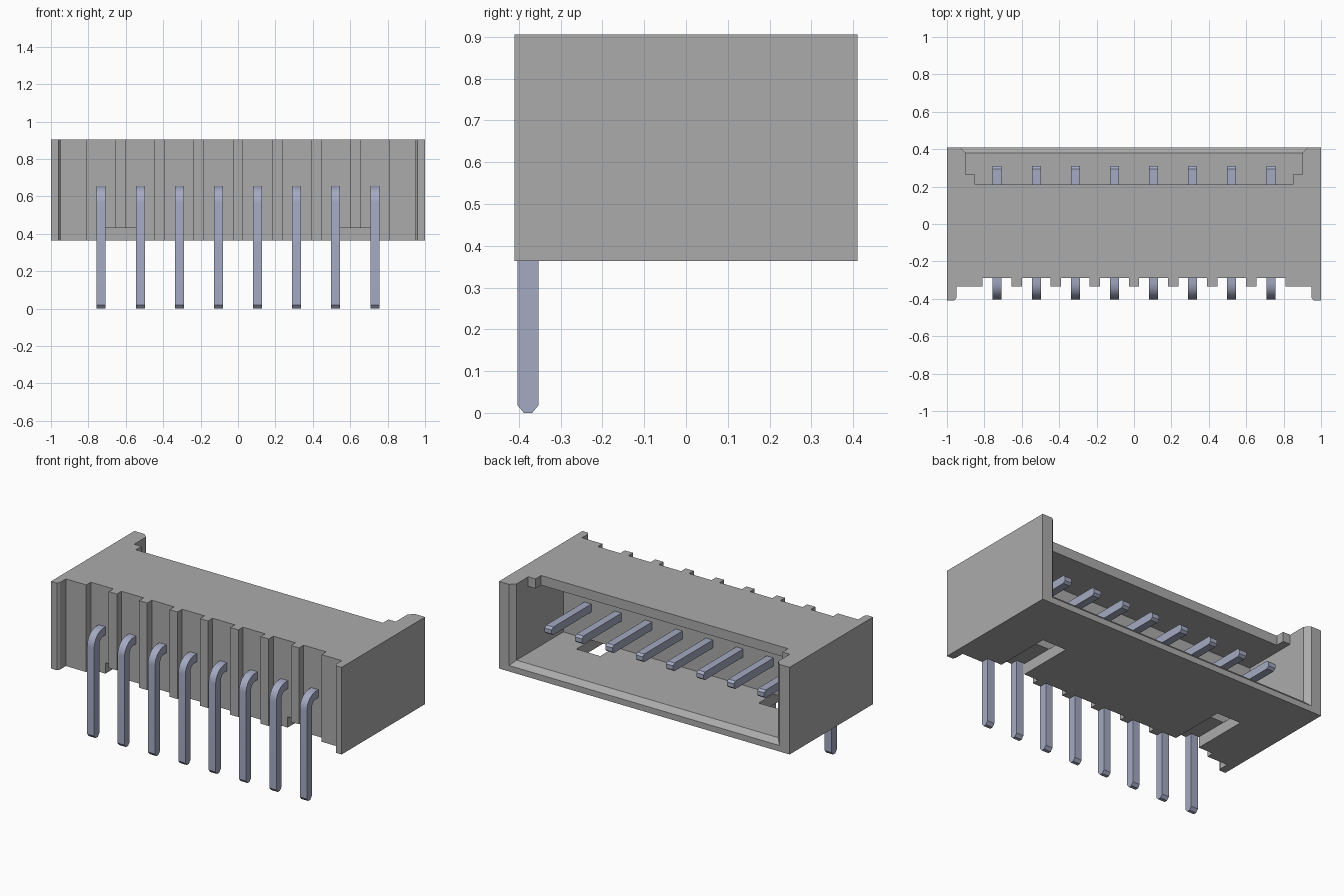
import bpy, bmesh, math
from mathutils import Vector

if "Cube" in bpy.data.objects:
    bpy.data.objects.remove(bpy.data.objects["Cube"], do_unlink=True)


def material(name, colour):
    m = bpy.data.materials.new(name)
    m.use_nodes = True
    m.diffuse_color = (*colour, 1)
    m.node_tree.nodes["Principled BSDF"].inputs["Base Color"].default_value = (*colour, 1)
    return m


plastic = material("grey plastic", (0.41, 0.41, 0.41))
metal = material("bluish metal", (0.37, 0.40, 0.54))


def finish(name, bm, mat):
    bmesh.ops.recalc_face_normals(bm, faces=bm.faces)
    mesh = bpy.data.meshes.new(name)
    bm.to_mesh(mesh)
    bm.free()
    mesh.materials.append(mat)
    ob = bpy.data.objects.new(name, mesh)
    bpy.context.collection.objects.link(ob)
    return ob


def prism(name, points, lo, hi, axis, mat):
    """Extrude a flat outline: (x, y) along z, or (y, z) along x."""
    bm = bmesh.new()
    place = (lambda a, b: (a, b, lo)) if axis == "z" else (lambda a, b: (lo, a, b))
    face = bm.faces.new([bm.verts.new(place(a, b)) for a, b in points])
    grown = bmesh.ops.extrude_face_region(bm, geom=[face])["geom"]
    move = Vector((0, 0, hi - lo)) if axis == "z" else Vector((hi - lo, 0, 0))
    for v in grown:
        if isinstance(v, bmesh.types.BMVert):
            v.co += move
    return finish(name, bm, mat)


def box(name, x0, x1, y0, y1, z0, z1, mat):
    return prism(name, [(x0, y0), (x1, y0), (x1, y1), (x0, y1)], z0, z1, "z", mat)


def cut(target, cutter):
    mod = target.modifiers.new("cut", "BOOLEAN")
    mod.operation, mod.solver, mod.object = "DIFFERENCE", "EXACT", cutter
    bpy.context.view_layer.objects.active = target
    bpy.ops.object.modifier_apply(modifier=mod.name)
    bpy.data.objects.remove(cutter, do_unlink=True)


PITCH, COUNT = 0.209, 8
BOTTOM, TOP, FLOOR, CEILING = 0.363, 0.905, 0.43, 0.845
pin_x = [(i - (COUNT - 1) / 2) * PITCH for i in range(COUNT)]

# Housing outline from above: end flanges and ribs between the pins
outline = [(-1, 0.41), (-1, -0.41), (-0.96, -0.41), (-0.95, -0.395),
           (-0.95, -0.335), (-0.81, -0.335), (-0.81, -0.29)]
for a, b in zip(pin_x, pin_x[1:]):
    mid = (a + b) / 2
    outline += [(mid - 0.028, -0.29), (mid - 0.028, -0.335),
                (mid + 0.028, -0.335), (mid + 0.028, -0.29)]
outline += [(-x, y) for x, y in reversed(outline[:7])]
housing = prism("housing", outline, BOTTOM, TOP, "z", plastic)

# Mating cavity open at the back
cut(housing, box("cavity_cutter", -0.9, 0.9, -0.08, 0.5, FLOOR, CEILING, plastic))

# Stepped opening in the top wall
half = [(0.9, 0.5), (0.9, 0.265), (0.85, 0.265), (0.85, 0.21)]
opening = half + [(-x, y) for x, y in reversed(half)]
cut(housing, prism("opening_cutter", opening, 0.7, 1.0, "z", plastic))

# Flared lead-in around the mouth
flare = box("flare_cutter", -0.9, 0.9, 0.38, 0.42, FLOOR, 1.0, plastic)
for v in flare.data.vertices:
    if v.co.y > 0.4:
        v.co.x *= 0.94 / 0.9
        if v.co.z < 0.5:
            v.co.z -= 0.04
cut(housing, flare)

# Two slots through the floor, open at the front
for s in (-1, 1):
    cut(housing, box("slot_cutter", s * 0.627 - 0.082, s * 0.627 + 0.082,
                     -0.5, 0.065, 0.3, FLOOR, plastic))

# Bent pin profile with chamfered tips, extruded across its width
front, back, low, high = -0.403, -0.353, 0.605, 0.655


def arc(radius):
    cy, cz = front + 0.09, high - 0.09
    steps = [math.pi - math.pi / 2 * i / 8 for i in range(9)]
    return [(cy + radius * math.cos(t), cz + radius * math.sin(t)) for t in steps]


profile = [(front + 0.015, 0), (front, 0.018)] + arc(0.09)
profile += [(0.295, high), (0.31, high - 0.012), (0.31, low + 0.012), (0.295, low)]
profile += list(reversed(arc(0.04))) + [(back, 0.018), (back - 0.015, 0)]
for i, x in enumerate(pin_x):
    pin = prism(f"pin_{i + 1}", profile, x - 0.024, x + 0.024, "x", metal)
    bpy.ops.object.select_all(action="DESELECT")
    pin.select_set(True)
    bpy.context.view_layer.objects.active = pin
    bpy.ops.object.shade_smooth_by_angle(angle=math.radians(25))
